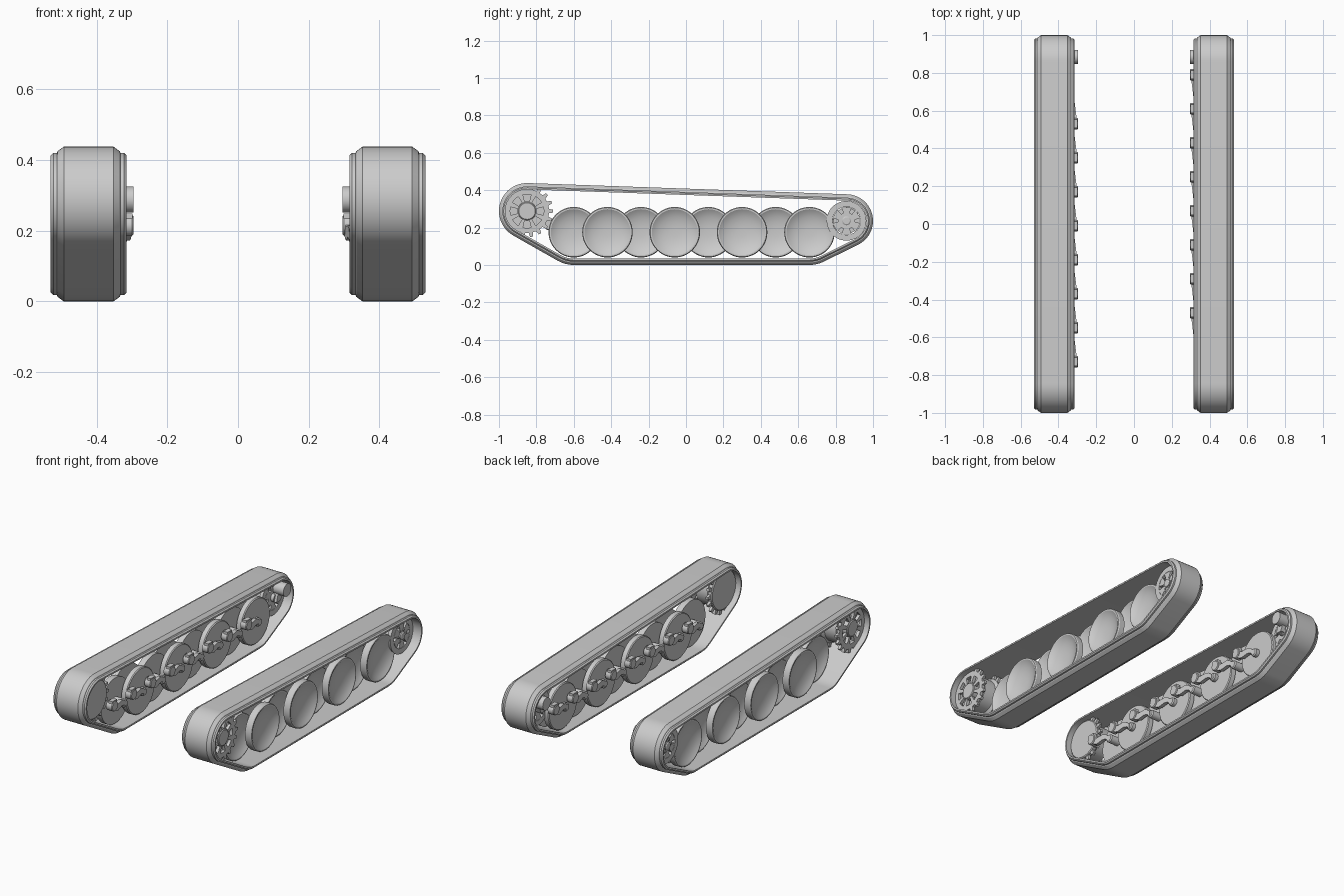
import bpy, bmesh, math
from mathutils import Vector

if "Cube" in bpy.data.objects:
    bpy.data.objects.remove(bpy.data.objects["Cube"], do_unlink=True)

grey = bpy.data.materials.new("light_grey")
grey.use_nodes = True
colour = (0.6, 0.6, 0.6, 1)
grey.diffuse_color = colour
grey.node_tree.nodes["Principled BSDF"].inputs["Base Color"].default_value = colour

SPROCKET = (-0.85, 0.288)
IDLER = (0.858, 0.236)
WHEEL_Z = 0.175


def finish(bm, name):
    bmesh.ops.recalc_face_normals(bm, faces=bm.faces)
    mesh = bpy.data.meshes.new(name)
    bm.to_mesh(mesh)
    bm.free()
    mesh.materials.append(grey)
    ob = bpy.data.objects.new(name, mesh)
    bpy.context.collection.objects.link(ob)
    bpy.ops.object.select_all(action="DESELECT")
    ob.select_set(True)
    bpy.context.view_layer.objects.active = ob
    bpy.ops.object.shade_smooth_by_angle(angle=math.radians(30))
    return ob


def loft(bm, rings, closed=False):
    """Skin equal-length rings; cap the ends unless the loft closes on itself."""
    loops = [[bm.verts.new(p) for p in ring] for ring in rings]
    pairs = list(zip(loops, loops[1:] + loops[:1]))
    for a, b in pairs if closed else pairs[:-1]:
        for i in range(len(a)):
            j = (i + 1) % len(a)
            bm.faces.new((a[i], a[j], b[j], b[i]))
    if not closed:
        bm.faces.new(loops[0])
        bm.faces.new(loops[-1])


def circle(x, centre, r, n=48):
    return [(x, centre[0] + r * math.cos(t), centre[1] + r * math.sin(t))
            for t in (math.tau * k / n for k in range(n))]


def lathe(bm, side, centre, profile, n=48, closed=False):
    """Turn (distance from middle, radius) pairs about a sideways axle."""
    loft(bm, [circle(side * x, centre, r, n) for x, r in profile], closed)


def plate(bm, side, outline, x0, x1):
    loft(bm, [[(side * x, y, z) for y, z in outline] for x in (x0, x1)])


def polar(centre, r, t):
    return (centre[0] + r * math.cos(t), centre[1] + r * math.sin(t))


def track_path():
    """Tangent path round the sprocket, end wheels and idler, with normals."""
    discs = [(*SPROCKET, 0.15), (-0.6, 0.175, 0.175), (0.66, 0.175, 0.175), (*IDLER, 0.142)]
    angles = []
    for a, b in zip(discs, discs[1:] + discs[:1]):
        dy, dz = b[0] - a[0], b[1] - a[1]
        angles.append(math.atan2(dz, dy) - math.acos((a[2] - b[2]) / math.hypot(dy, dz)))
    path = []
    for i, (y, z, r) in enumerate(discs):
        start, sweep = angles[i - 1], (angles[i] - angles[i - 1]) % math.tau
        steps = max(3, round(sweep / 0.13))
        for k in range(steps + 1):
            t = start + sweep * k / steps
            n = Vector((0, math.cos(t), math.sin(t)))
            path.append((Vector((0, y, z)) + n * r, n))
    return path


def build_track(side, tag):
    # chamfered band with a stepped edge on both sides
    half = [(0.07, 0), (0.088, 0.013), (0.09, 0.018), (0.1, 0.018),
            (0.1075, 0.025), (0.1075, 0.034)]
    section = half + [(-u, d) for u, d in reversed(half)]
    rings = [[p - n * d + Vector((side * 0.4225 + u, 0, 0)) for u, d in section]
             for p, n in track_path()]
    bm = bmesh.new()
    loft(bm, rings, closed=True)
    finish(bm, "track_band_" + tag)


def build_wheels(side, tag):
    dish = [(0.0, 0.135), (0.034, 0.135), (0.04, 0.131), (0.04, 0.123),
            (0.03, 0.108), (0.02, 0.083), (0.013, 0.055), (0.01, 0.025)]
    for k in range(8):
        centre = (-0.6 + 0.18 * k, WHEEL_Z)
        bm = bmesh.new()
        if k % 2:
            # outer dish paired with an inner disc on a common axle
            lathe(bm, side, centre, [(0.435 + x, r) for x, r in dish])
            lathe(bm, side, centre, [(0.345, 0.13), (0.35, 0.135), (0.378, 0.135)])
            lathe(bm, side, centre, [(0.378, 0.04), (0.436, 0.04)], 24)
        else:
            lathe(bm, side, centre, [(0.387 + x, r) for x, r in dish])
        finish(bm, f"road_wheel_{k + 1}_{tag}")


def build_arms(side, tag):
    # arms trail on one flank and lead on the other
    for k in range(8):
        y = -0.6 + 0.18 * k
        hub, pivot = (y, WHEEL_Z), (y + side * 0.13, 0.215)
        bm = bmesh.new()
        lathe(bm, side, hub, [(0.318, 0.018), (0.324, 0.024), (0.39, 0.024)], 20)
        lathe(bm, side, pivot, [(0.296, 0.026), (0.3, 0.03), (0.335, 0.03)], 20)
        # tapered, slightly bowed bar
        bar = []
        for s in range(7):
            f = s / 6
            cy = hub[0] + (pivot[0] - hub[0]) * f
            cz = hub[1] + (pivot[1] - hub[1]) * f + 0.012 * math.sin(math.tau * f)
            w, x = 0.014 + 0.008 * f, side * (0.324 - 0.016 * f)
            bar.append([(x + side * dx, cy, cz + dz) for dx, dz in
                        ((-0.008, -w), (0.014, -w), (0.014, w), (-0.008, w))])
        loft(bm, bar)
        # clamp block on the pivot
        plate(bm, side, [(pivot[0] + a * 0.022, pivot[1] + b)
                         for a, b in ((-1, 0), (1, 0), (1, 0.034), (-1, 0.034))], 0.299, 0.325)
        finish(bm, f"swing_arm_{k + 1}_{tag}")


def spoked_disc(bm, side, centre, x0, x1, hub, inner, outer, rim, count, gap):
    """Hub and rim rings joined by spokes that leave window openings."""
    lathe(bm, side, centre, [(x0, hub), (x1, hub), (x1, inner), (x0, inner)], closed=True)
    lathe(bm, side, centre, [(x0, outer), (x1, outer), (x1, rim), (x0, rim)], closed=True)
    for k in range(count):
        t = math.tau * (k + 0.5) / count
        half = math.pi / count * (1 - gap)
        corners = [(inner - 0.002, -half), (outer + 0.002, -half),
                   (outer + 0.002, half), (inner - 0.002, half)]
        plate(bm, side, [polar(centre, r, t + a) for r, a in corners], x0, x1)


def build_sprocket(side, tag):
    bm = bmesh.new()
    spoked_disc(bm, side, SPROCKET, 0.478, 0.496, 0.02, 0.052, 0.09, 0.118, 8, 0.62)
    lathe(bm, side, SPROCKET, [(0.41, 0.048), (0.498, 0.048), (0.502, 0.044)], 32)
    # toothed rims
    for x0, x1 in ((0.48, 0.496), (0.352, 0.368)):
        for k in range(18):
            t = math.tau * k / 18
            plate(bm, side, [polar(SPROCKET, r, t + a) for r, a in
                             ((0.112, -0.11), (0.14, -0.055), (0.14, 0.055), (0.112, 0.11))], x0, x1)
    # closed drum and inner drive disc
    lathe(bm, side, SPROCKET, [(0.345, 0.11), (0.35, 0.115), (0.37, 0.115),
                               (0.385, 0.1), (0.46, 0.1)])
    finish(bm, "drive_sprocket_" + tag)


def build_idler(side, tag):
    for x0, x1, name in ((0.455, 0.475, "outer"), (0.37, 0.39, "inner")):
        bm = bmesh.new()
        spoked_disc(bm, side, IDLER, x0, x1, 0.02, 0.045, 0.075, 0.106, 6, 0.3)
        finish(bm, f"idler_{name}_{tag}")
    bm = bmesh.new()
    lathe(bm, side, IDLER, [(0.35, 0.024), (0.482, 0.024), (0.486, 0.018)], 24)
    lathe(bm, side, IDLER, [(0.389, 0.07), (0.456, 0.07)], 32)
    # hub bolts
    for k in range(6):
        lathe(bm, side, polar(IDLER, 0.034, math.tau * k / 6), [(0.47, 0.006), (0.48, 0.006)], 6)
    # crank and its mounting stub
    stub = (0.885, 0.288)
    lathe(bm, side, stub, [(0.296, 0.037), (0.365, 0.037)], 24)
    plate(bm, side, [(0.84, 0.22), (0.88, 0.22), (0.91, 0.285), (0.865, 0.3)], 0.335, 0.36)
    finish(bm, "idler_axle_" + tag)


for side, tag in ((1, "left"), (-1, "right")):
    for build in (build_track, build_wheels, build_arms, build_sprocket, build_idler):
        build(side, tag)
